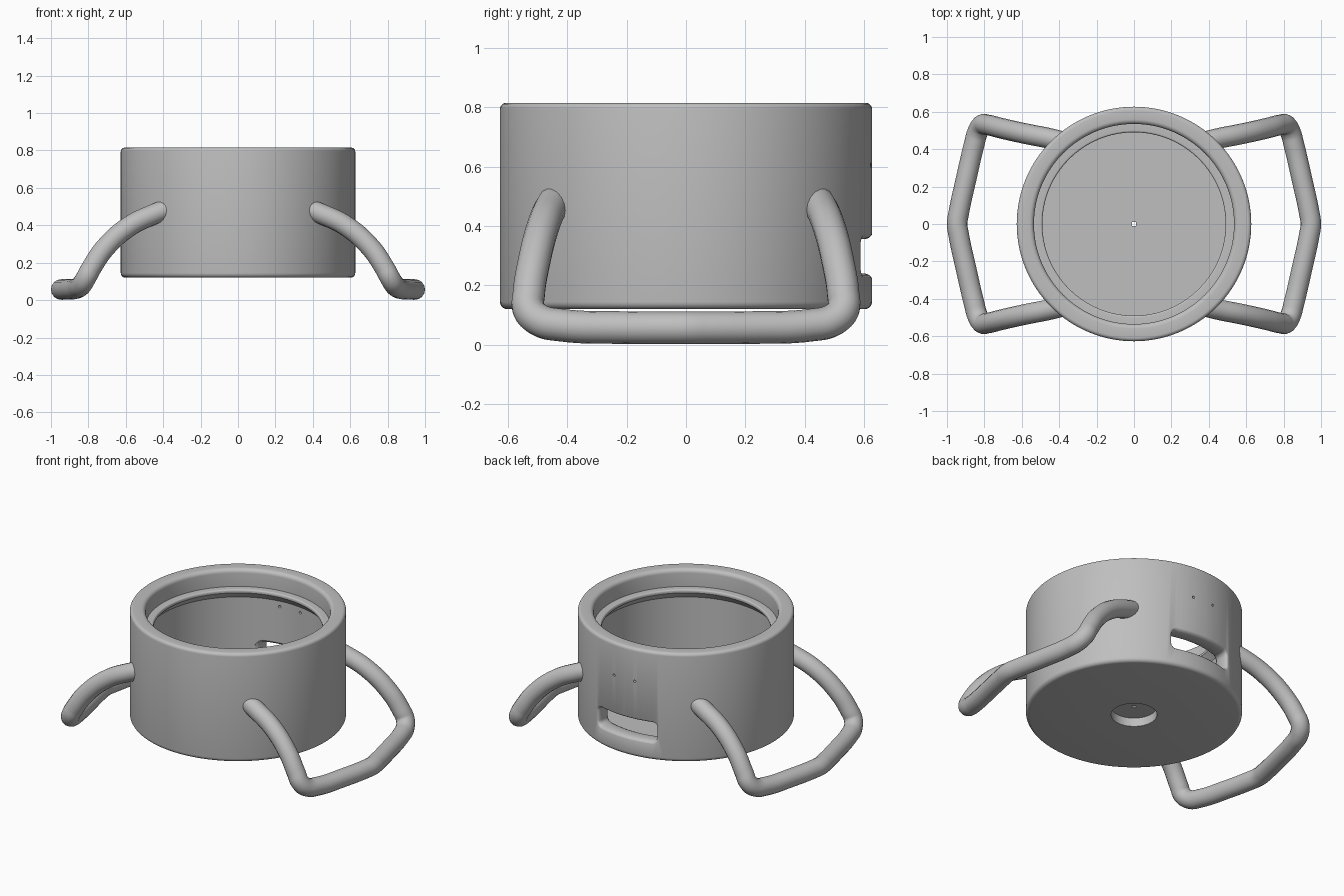
import bpy, bmesh
from math import sin, cos, pi, sqrt, radians
from mathutils import Vector, Matrix

if "Cube" in bpy.data.objects:
    bpy.data.objects.remove(bpy.data.objects["Cube"])

grey = bpy.data.materials.new("plain_grey")
grey.use_nodes = True
grey.diffuse_color = (0.52, 0.52, 0.52, 1)
grey.node_tree.nodes["Principled BSDF"].inputs["Base Color"].default_value = grey.diffuse_color


def add_mesh(name, bm):
    bmesh.ops.recalc_face_normals(bm, faces=bm.faces)
    mesh = bpy.data.meshes.new(name)
    bm.to_mesh(mesh)
    bm.free()
    obj = bpy.data.objects.new(name, mesh)
    bpy.context.collection.objects.link(obj)
    mesh.materials.append(grey)
    return obj


def activate(obj):
    bpy.ops.object.select_all(action='DESELECT')
    obj.select_set(True)
    bpy.context.view_layer.objects.active = obj


def smooth(obj):
    activate(obj)
    bpy.ops.object.shade_smooth_by_angle(angle=radians(35))


def fillet(points, steps=5):
    """Round the corners of (r, z, radius) points with small curves."""
    result = []
    for i, (r, z, size) in enumerate(points):
        p = Vector((r, z))
        if size == 0:
            result.append(p)
            continue
        before = Vector(points[i - 1][:2])
        after = Vector(points[(i + 1) % len(points)][:2])
        a = p + (before - p).normalized() * size
        b = p + (after - p).normalized() * size
        for k in range(steps + 1):
            # quarter ellipse between the two tangent points
            t = k / steps * pi / 2
            result.append(p + (a - p) * (1 - sin(t)) + (b - p) * (1 - cos(t)))
    return result


def lathe(name, profile, sides=128):
    bm = bmesh.new()
    verts = [bm.verts.new((p[0], 0, p[1])) for p in profile]
    edges = [bm.edges.new(pair) for pair in zip(verts, verts[1:])]
    bmesh.ops.spin(bm, geom=verts + edges, axis=(0, 0, 1), cent=(0, 0, 0),
                   angle=2 * pi, steps=sides, use_merge=True)
    bmesh.ops.remove_doubles(bm, verts=bm.verts, dist=0.0001)
    return add_mesh(name, bm)


# Cup body: recessed base, rounded rims, inner lip and floor
body = lathe("cup_body", fillet([
    (0, 0.175, 0), (0.133, 0.175, 0), (0.133, 0.12, 0),
    (0.627, 0.12, 0.025), (0.627, 0.815, 0.02),
    (0.535, 0.815, 0.025), (0.535, 0.705, 0), (0.49, 0.705, 0.01),
    (0.49, 0.685, 0), (0.53, 0.64, 0), (0.53, 0.20, 0), (0, 0.20, 0)]))


# Cutter for the back slot: rounded rectangles that flare at both wall surfaces
def slot_outline(half_w, half_h, corner):
    pts = []
    for quarter, (sx, sz) in enumerate([(1, 1), (-1, 1), (-1, -1), (1, -1)]):
        for k in range(7):
            a = (quarter + k / 6) * pi / 2
            pts.append((sx * (half_w - corner) + corner * cos(a),
                        sz * (half_h - corner) + corner * sin(a)))
        if quarter in (0, 2):
            x, z = pts[-1]
            pts += [(x * (1 - 2 * k / 12), z) for k in range(1, 12)]
    return pts


def make_slot():
    bm = bmesh.new()
    rings = []
    for radius, grow in [(0.48, 0.018), (0.531, 0.016), (0.538, 0.006), (0.55, 0),
                         (0.605, 0), (0.618, 0.005), (0.625, 0.012),
                         (0.629, 0.02), (0.70, 0.02)]:
        outline = slot_outline(0.202 + grow, 0.058 + grow, 0.025 + grow)
        rings.append([bm.verts.new((x, sqrt(radius ** 2 - x ** 2), 0.298 + z))
                      for x, z in outline])
    n = len(rings[0])
    for a, b in zip(rings, rings[1:]):
        for i in range(n):
            bm.faces.new((a[i], a[(i + 1) % n], b[(i + 1) % n], b[i]))
    for ring in (rings[0], rings[-1]):
        bmesh.ops.triangulate(bm, faces=[bm.faces.new(ring)])
    return add_mesh("slot_cutter", bm)


def make_pin(x):
    bm = bmesh.new()
    bmesh.ops.create_cone(bm, cap_ends=True, segments=16, radius1=0.008, radius2=0.008,
                          depth=0.4, matrix=Matrix.Translation((x, 0.6, 0.605))
                          @ Matrix.Rotation(pi / 2, 4, 'X'))
    return add_mesh("pin_hole_cutter", bm)


def make_drain():
    bm = bmesh.new()
    bmesh.ops.create_cube(bm, size=0.022, matrix=Matrix.Translation((0, 0, 0.19))
                          @ Matrix.Diagonal((1, 1, 8, 1)))
    return add_mesh("centre_hole_cutter", bm)


# Cut the slot, the two pin holes and the small centre hole
for cutter in [make_slot(), make_pin(-0.073), make_pin(0.073), make_drain()]:
    cutter.hide_render = True
    activate(body)
    mod = body.modifiers.new("cut", 'BOOLEAN')
    mod.operation = 'DIFFERENCE'
    mod.solver = 'EXACT'
    mod.object = cutter
    bpy.ops.object.modifier_apply(modifier=mod.name)
    bpy.data.objects.remove(cutter)
smooth(body)

# Bent tube legs, one looped frame on each side
half_path = [(0.38, 0.44, 0.485), (0.44, 0.455, 0.463), (0.58, 0.483, 0.395),
             (0.71, 0.512, 0.28), (0.785, 0.53, 0.17), (0.812, 0.53, 0.12),
             (0.835, 0.495, 0.083), (0.856, 0.42, 0.066), (0.90, 0.23, 0.058),
             (0.935, 0.07, 0.057)]
path = half_path + [(0.945, 0, 0.057)] + [(x, -y, z) for x, y, z in reversed(half_path)]
for name, side in (("left_leg_frame", 1), ("right_leg_frame", -1)):
    curve = bpy.data.curves.new(name, 'CURVE')
    curve.dimensions = '3D'
    curve.bevel_depth = 0.055
    curve.bevel_resolution = 6
    curve.resolution_u = 8
    curve.use_fill_caps = True
    spline = curve.splines.new('BEZIER')
    spline.bezier_points.add(len(path) - 1)
    for point, (x, y, z) in zip(spline.bezier_points, path):
        point.co = (side * x, y, z)
        point.handle_left_type = point.handle_right_type = 'AUTO'
    curve.materials.append(grey)
    leg = bpy.data.objects.new(name, curve)
    bpy.context.collection.objects.link(leg)
    activate(leg)
    bpy.ops.object.convert(target='MESH')
    smooth(bpy.context.view_layer.objects.active)
